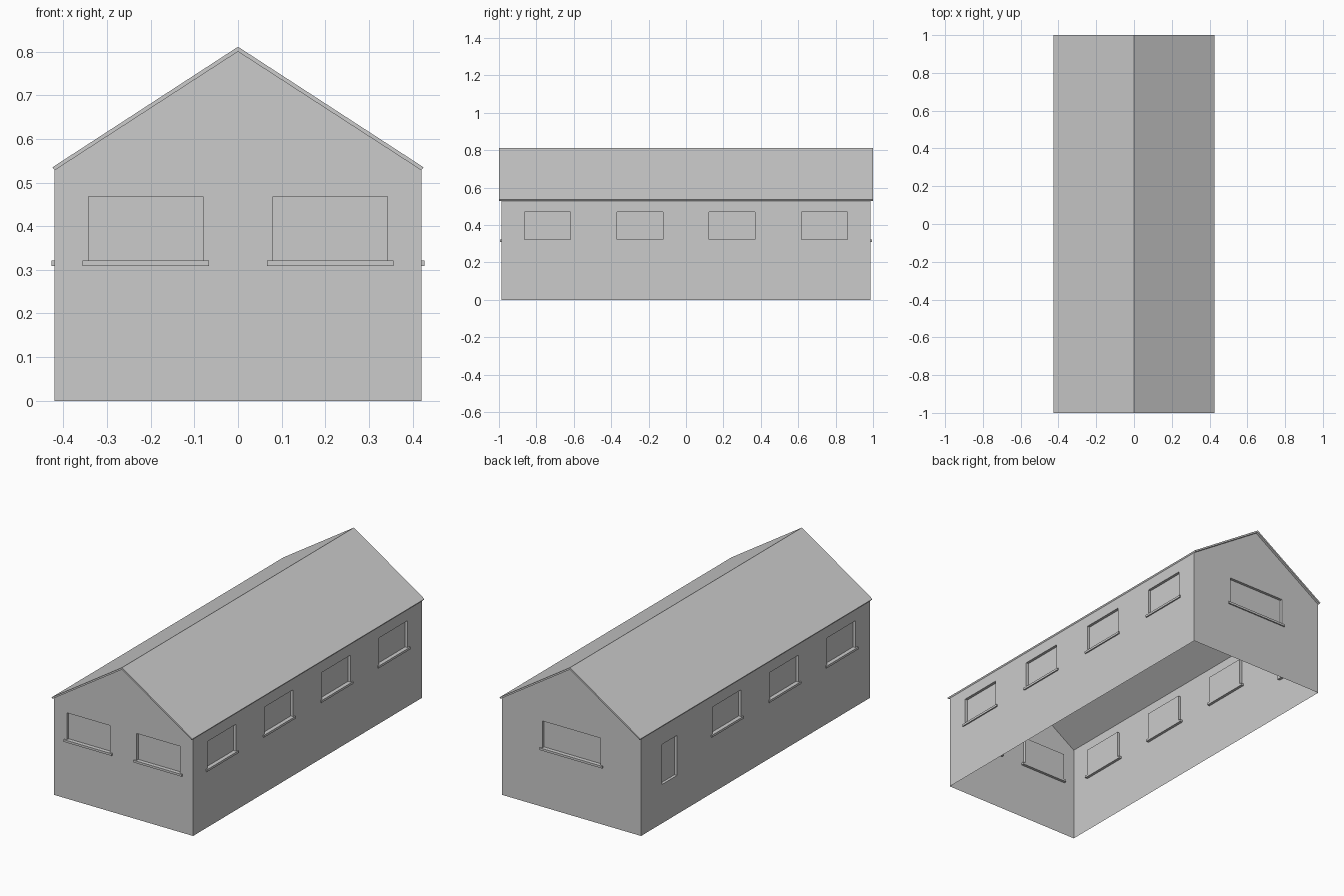
import bpy, bmesh
from math import radians
from mathutils import Matrix

if "Cube" in bpy.data.objects:
    bpy.data.objects.remove(bpy.data.objects["Cube"])

W, L = 0.42, 0.987          # half width and half length of the walls
EAVE, APEX = 0.528, 0.80
DEPTH, SILL_OUT, SILL_SIDE = 0.015, 0.007, 0.014


def finish(name, bm, matrix=Matrix()):
    mesh = bpy.data.meshes.new(name)
    bm.to_mesh(mesh)
    bm.free()
    obj = bpy.data.objects.new(name, mesh)
    obj.matrix_world = matrix
    bpy.context.collection.objects.link(obj)
    return obj


def window_sill(name, x0, x1, z, matrix):
    bm = bmesh.new()
    size = (x1 - x0 + 2 * SILL_SIDE, DEPTH + SILL_OUT, 0.012)
    centre = ((x0 + x1) / 2, (DEPTH - SILL_OUT) / 2, z - 0.006)
    bmesh.ops.create_cube(bm, size=1, matrix=Matrix.Translation(centre) @ Matrix.Diagonal((*size, 1)))
    finish(name, bm, matrix)


# Wall sheet in local x/z, inward is local +y; windows are (x centre, half width, z0, z1, has sill)
def wall(name, angle, distance, outline, windows):
    matrix = Matrix.Rotation(radians(angle), 4, 'Z') @ Matrix.Translation((0, -distance, 0))
    bm = bmesh.new()

    def ring(points, y=0.0):
        return [bm.verts.new((x, y, z)) for x, z in points]

    def loop_edges(vs):
        return [bm.edges.new((vs[i], vs[(i + 1) % len(vs)])) for i in range(len(vs))]

    edges = loop_edges(ring(outline))
    openings = []
    for xc, hw, z0, z1, sill in windows:
        pts = [(xc - hw, z0), (xc + hw, z0), (xc + hw, z1), (xc - hw, z1)]
        front = ring(pts)
        edges += loop_edges(front)
        openings.append((front, pts))
    bmesh.ops.triangle_fill(bm, edges=edges, use_beauty=True, normal=(0, -1, 0))
    bm.normal_update()
    for f in bm.faces:
        if f.normal.y > 0:
            f.normal_flip()
    # recessed jambs and pane
    for front, pts in openings:
        back = ring(pts, DEPTH)
        for i in range(4):
            j = (i + 1) % 4
            bm.faces.new((front[i], front[j], back[j], back[i]))
        bm.faces.new(back)
    finish(name, bm, matrix)
    for i, (xc, hw, z0, z1, sill) in enumerate(windows):
        if sill:
            window_sill(f"{name}_sill_{i + 1}", xc - hw, xc + hw, z0, matrix)


gable = [(-W, 0), (W, 0), (W, EAVE), (0, APEX), (-W, EAVE)]
side = [(-L, 0), (L, 0), (L, EAVE), (-L, EAVE)]
Z0, Z1 = 0.321, 0.468


def side_windows(centres):
    return [(c, 0.123, Z0, Z1, True) for c in centres]


# Four walls
wall("front_wall", 0, L, gable, [(s * 0.211, 0.131, Z0, Z1, True) for s in (-1, 1)])
wall("back_wall", 180, L, gable, [(0, 0.175, Z0, Z1, True)])
wall("right_wall", 90, W, side, side_windows((-0.74, -0.247, 0.247, 0.74)))
wall("left_wall", -90, W, side,
     [(-0.741, 0.064, 0.212, 0.43, False)] + side_windows((-0.247, 0.247, 0.74)))

# Roof: chevron profile extruded along the length
profile = [(0, APEX), (W, EAVE), (0.425, 0.535), (0, 0.811), (-0.425, 0.535), (-W, EAVE)]
bm = bmesh.new()
vs = [bm.verts.new((x, -1, z)) for x, z in profile]
halves = [bm.faces.new([vs[i] for i in q]) for q in ((0, 1, 2, 3), (0, 3, 4, 5))]
new = bmesh.ops.extrude_face_region(bm, geom=halves, use_keep_orig=True)["geom"]
bmesh.ops.translate(bm, vec=(0, 2, 0), verts=[v for v in new if isinstance(v, bmesh.types.BMVert)])
bmesh.ops.recalc_face_normals(bm, faces=bm.faces)
finish("roof", bm)
